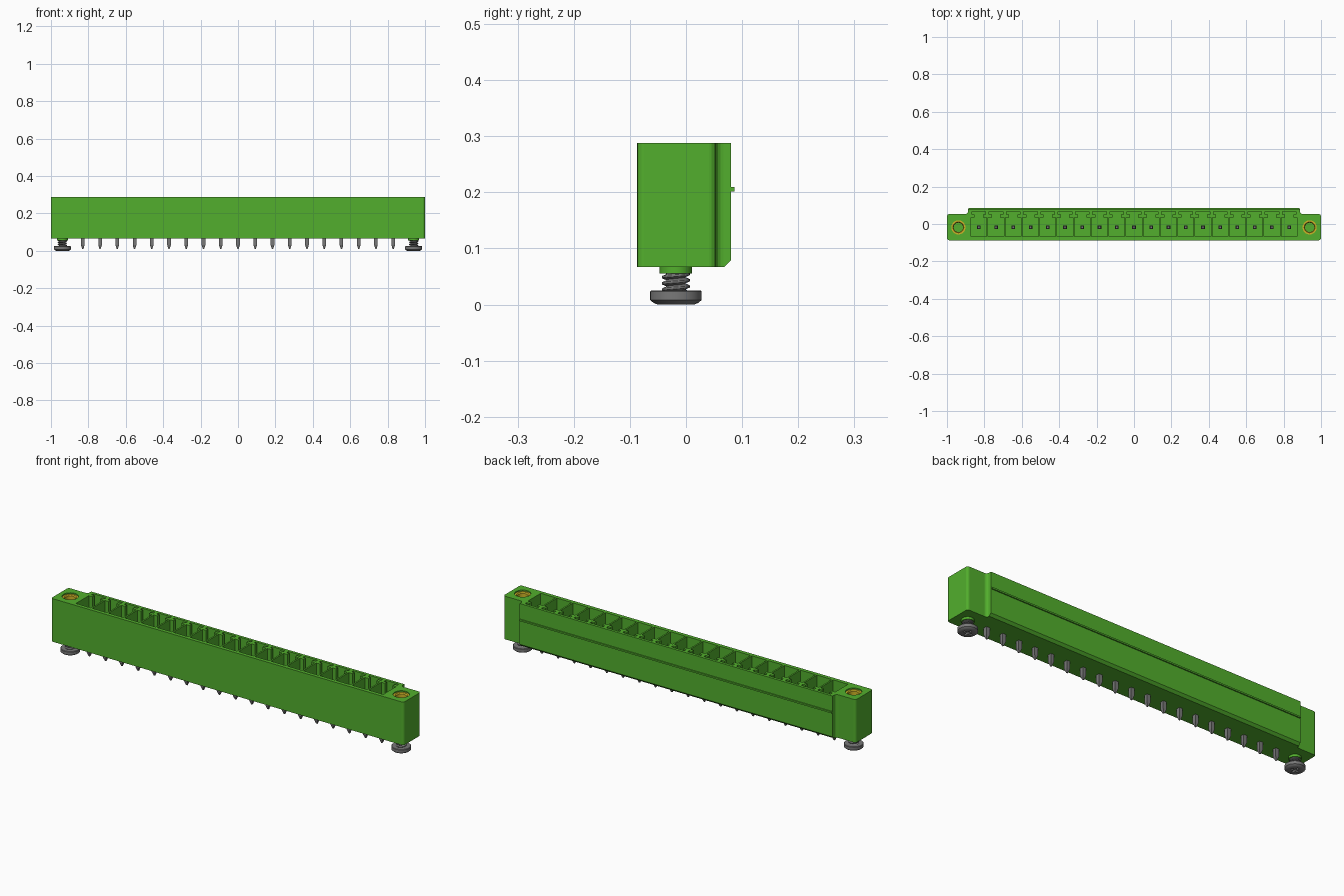
import bpy, bmesh, math
from mathutils import Vector

cube = bpy.data.objects.get("Cube")
if cube:
    bpy.data.objects.remove(cube, do_unlink=True)

PITCH, COUNT = 0.0922, 19
ROW_Y = -0.018          # line of the pins and screws
SCREW_X = 0.939
BASE, TOP = 0.067, 0.288


def material(name, color):
    m = bpy.data.materials.new(name)
    m.use_nodes = True
    m.diffuse_color = (*color, 1)
    bsdf = m.node_tree.nodes["Principled BSDF"]
    bsdf.inputs["Base Color"].default_value = (*color, 1)
    bsdf.inputs["Roughness"].default_value = 0.6
    return m


GREEN = material("green plastic", (0.085, 0.43, 0.026))
STEEL = material("grey steel", (0.19, 0.19, 0.19))
BRASS = material("yellow brass", (0.62, 0.46, 0.02))


def finish(name, bm, mat, smooth=False):
    bmesh.ops.remove_doubles(bm, verts=bm.verts, dist=1e-6)
    bmesh.ops.recalc_face_normals(bm, faces=bm.faces)
    mesh = bpy.data.meshes.new(name)
    bm.to_mesh(mesh)
    bm.free()
    mesh.materials.append(mat)
    ob = bpy.data.objects.new(name, mesh)
    bpy.context.collection.objects.link(ob)
    if smooth:
        bpy.ops.object.select_all(action='DESELECT')
        ob.select_set(True)
        bpy.context.view_layer.objects.active = ob
        bpy.ops.object.shade_smooth_by_angle(angle=math.radians(35))
    return ob


def loft(bm, rings, closed=False):
    """Skin equal rings of points; cap the ends unless the loft is closed."""
    vs = [[bm.verts.new(p) for p in r] for r in rings]
    n = len(vs[0])
    pairs = list(zip(vs, vs[1:])) + ([(vs[-1], vs[0])] if closed else [])
    for a, b in pairs:
        for i in range(n):
            j = (i + 1) % n
            bm.faces.new((a[i], a[j], b[j], b[i]))
    if not closed:
        bm.faces.new(vs[0])
        bm.faces.new(vs[-1])


def circle(x, y, z, r, n=32):
    return [Vector((x + r * math.cos(2 * math.pi * i / n),
                    y + r * math.sin(2 * math.pi * i / n), z)) for i in range(n)]


def square(x, y, z, h):
    return [Vector((x + a * h, y + b * h, z))
            for a, b in ((-1, -1), (1, -1), (1, 1), (-1, 1))]


def box(bm, x0, x1, y0, y1, z0, z1):
    loft(bm, [[Vector(p) for p in ((x0, y0, z), (x1, y0, z), (x1, y1, z), (x0, y1, z))]
              for z in (z0, z1)])


def mirrored(half):
    return half + [(-x, y) for x, y in reversed(half)]


def cut(ob, cutter):
    cutter.hide_render = True
    mod = ob.modifiers.new("cut", 'BOOLEAN')
    mod.operation, mod.solver, mod.object = 'DIFFERENCE', 'EXACT', cutter
    bpy.context.view_layer.objects.active = ob
    bpy.ops.object.select_all(action='DESELECT')
    ob.select_set(True)
    bpy.ops.object.modifier_apply(modifier=mod.name)
    bpy.data.objects.remove(cutter, do_unlink=True)


def arc(cx, cy, r, a0, a1, n=4):
    return [(cx + r * math.cos(math.radians(a0 + (a1 - a0) * i / n)),
             cy + r * math.sin(math.radians(a0 + (a1 - a0) * i / n)))
            for i in range(n + 1)]


# Housing: rounded end blocks, wider middle, lower back edge chamfered
outline = mirrored(arc(0.988, -0.075, 0.012, -90, 0)
                   + arc(0.988, 0.041, 0.012, 0, 90)
                   + arc(0.902, 0.067, 0.014, 270, 180)
                   + [(0.888, 0.08)])
bm = bmesh.new()
loft(bm, [[Vector((x, min(y, limit), z)) for x, y in outline]
          for z, limit in ((BASE, 0.068), (BASE + 0.012, 0.08), (TOP, 0.08))])
housing = finish("housing", bm, GREEN)

# Pockets with a narrow neck and a coding slot behind each one
pocket = mirrored([(0.042, -0.068), (0.042, 0.036), (0.022, 0.036),
                   (0.022, 0.052), (0.037, 0.052), (0.037, 0.066)])
bm = bmesh.new()
pin_xs = [(i - (COUNT - 1) / 2) * PITCH for i in range(COUNT)]
for px in pin_xs:
    loft(bm, [[Vector((px + x, y, z)) for x, y in pocket] for z in (0.12, TOP + 0.05)])
for s in (-1, 1):
    loft(bm, [circle(s * SCREW_X, ROW_Y, z, 0.038) for z in (0.18, TOP + 0.05)])
cut(housing, finish("pocket_cutter", bm, GREEN))

# Rib along the back wall
bm = bmesh.new()
box(bm, -0.886, 0.886, 0.078, 0.086, 0.201, 0.209)
finish("back_rib", bm, GREEN)

# Contact pins: tapered solder tail below, square contact inside the pocket
bm = bmesh.new()
for px in pin_xs:
    loft(bm, [square(px, ROW_Y, z, h) for z, h in
              ((0.01, 0.003), (0.03, 0.0095), (0.225, 0.0095), (0.24, 0.006))])
finish("contact_pins", bm, STEEL)

for side, s in (("right", -1), ("left", 1)):
    x = s * SCREW_X

    # Threaded insert
    bm = bmesh.new()
    loft(bm, [circle(x, ROW_Y, z, r) for r, z in
              ((0.038, 0.181), (0.038, TOP - 0.006), (0.029, TOP - 0.006),
               (0.025, TOP - 0.011), (0.025, 0.181))], closed=True)
    finish(side + "_insert", bm, BRASS, True)

    # Collar under the housing
    bm = bmesh.new()
    loft(bm, [circle(x, ROW_Y, z, 0.029) for z in (0.055, BASE + 0.001)])
    finish(side + "_collar", bm, GREEN, True)

    # Screw head with a cross recess
    bm = bmesh.new()
    loft(bm, [circle(x, ROW_Y, z, r) for z, r in
              ((0, 0.033), (0.003, 0.040), (0.008, 0.046), (0.023, 0.046), (0.025, 0.044))])
    head = finish(side + "_screw_head", bm, STEEL, True)
    for w, d in ((0.024, 0.005), (0.005, 0.024)):
        bm = bmesh.new()
        box(bm, x - w, x + w, ROW_Y - d, ROW_Y + d, -0.02, 0.012)
        cut(head, finish("recess_cutter", bm, STEEL))

    # Screw thread: radius rises and falls along a helix
    bm = bmesh.new()
    rings, turns, n = [], 12, 24
    for k in range(37):
        z = 0.024 + 0.033 * k / 36
        ring = []
        for i in range(n):
            phase = (k / turns - i / n) % 1
            r = 0.016 + 0.009 * min(1, 1.5 * (1 - abs(2 * phase - 1)))
            a = 2 * math.pi * i / n
            ring.append(Vector((x + r * math.cos(a), ROW_Y + r * math.sin(a), z)))
        rings.append(ring)
    loft(bm, rings)
    finish(side + "_screw_thread", bm, STEEL, True)
